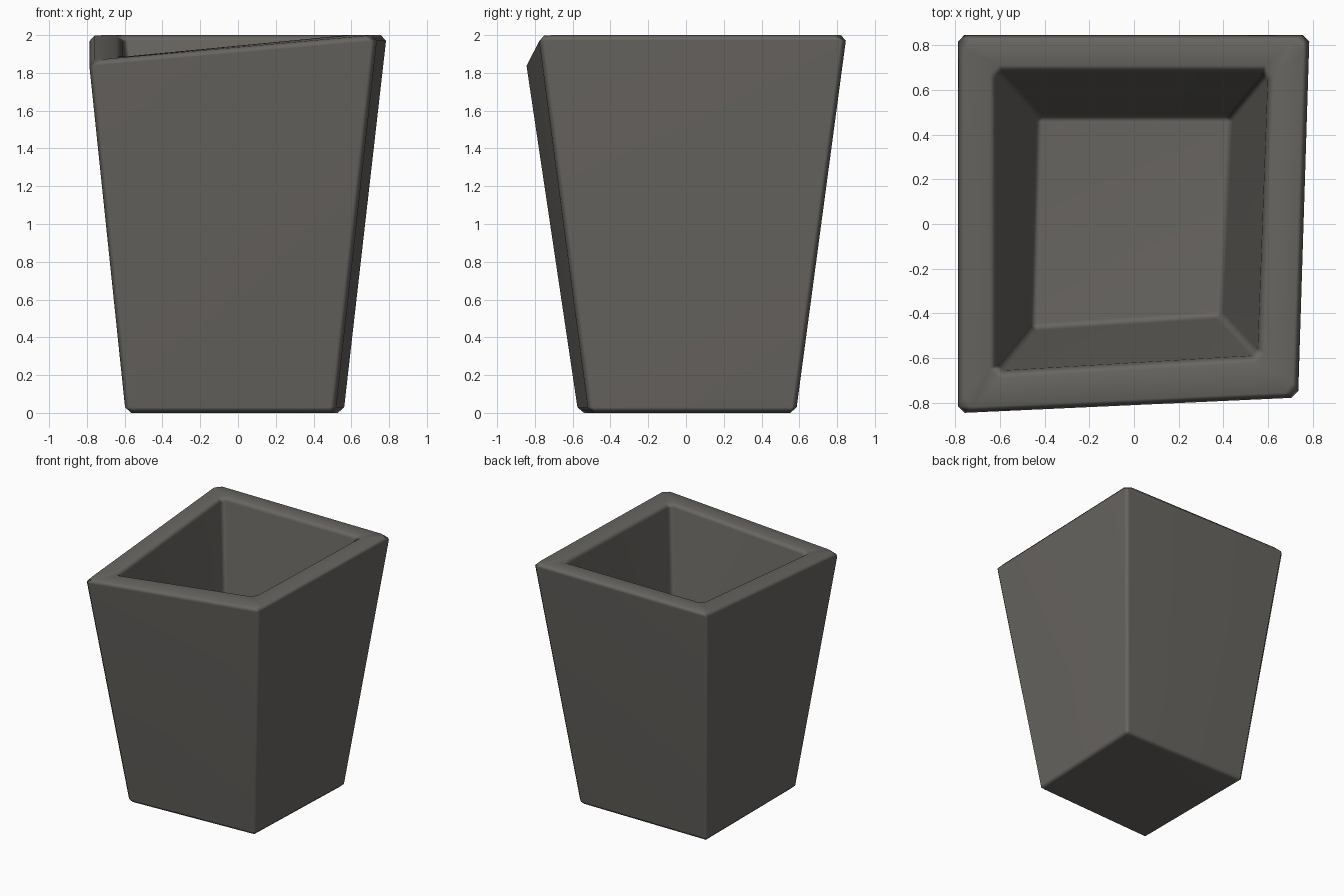
import bpy, bmesh

if "Cube" in bpy.data.objects:
    bpy.data.objects.remove(bpy.data.objects["Cube"])

# One stone colour
stone = bpy.data.materials.new("warm dark grey")
stone.diffuse_color = (0.14, 0.132, 0.12, 1)
stone.use_nodes = True
stone.node_tree.nodes["Principled BSDF"].inputs["Base Color"].default_value = stone.diffuse_color

# Four rings, corners in order: front left, front right, back right, back left
outer_bottom = [(-0.595, -0.572, 0), (0.515, -0.515, 0), (0.56, 0.582, 0), (-0.595, 0.582, 0)]
outer_top = [(-0.79, -0.85, 1.865), (0.737, -0.78, 2), (0.788, 0.85, 2), (-0.79, 0.85, 2)]
inner_top = [(-0.615, -0.66, 1.885), (0.555, -0.59, 2), (0.602, 0.68, 2), (-0.615, 0.68, 2)]
inner_floor = [(-0.465, -0.475, 0.45), (0.395, -0.42, 0.45), (0.44, 0.487, 0.45), (-0.44, 0.487, 0.45)]

# Skewed, tapered pot with a dipped front left corner
bm = bmesh.new()
rings = [[bm.verts.new(p) for p in ring]
         for ring in (outer_bottom, outer_top, inner_top, inner_floor)]
for lower, upper in zip(rings, rings[1:]):
    for i in range(4):
        j = (i + 1) % 4
        bm.faces.new((lower[i], lower[j], upper[j], upper[i]))
bm.faces.new(rings[0][::-1])
bm.faces.new(rings[-1])
bmesh.ops.recalc_face_normals(bm, faces=bm.faces)

# Worn, softened edges
bmesh.ops.bevel(bm, geom=list(bm.edges), offset=0.03, segments=1,
                profile=0.5, affect='EDGES')
mesh = bpy.data.meshes.new("square_pot")
bm.to_mesh(mesh)
bm.free()
mesh.materials.append(stone)
pot = bpy.data.objects.new("square_pot", mesh)
bpy.context.collection.objects.link(pot)

bpy.context.view_layer.objects.active = pot
pot.select_set(True)
bpy.ops.object.shade_smooth_by_angle(angle=1.2)
normals = pot.modifiers.new("flat_walls", 'WEIGHTED_NORMAL')
normals.keep_sharp = True
